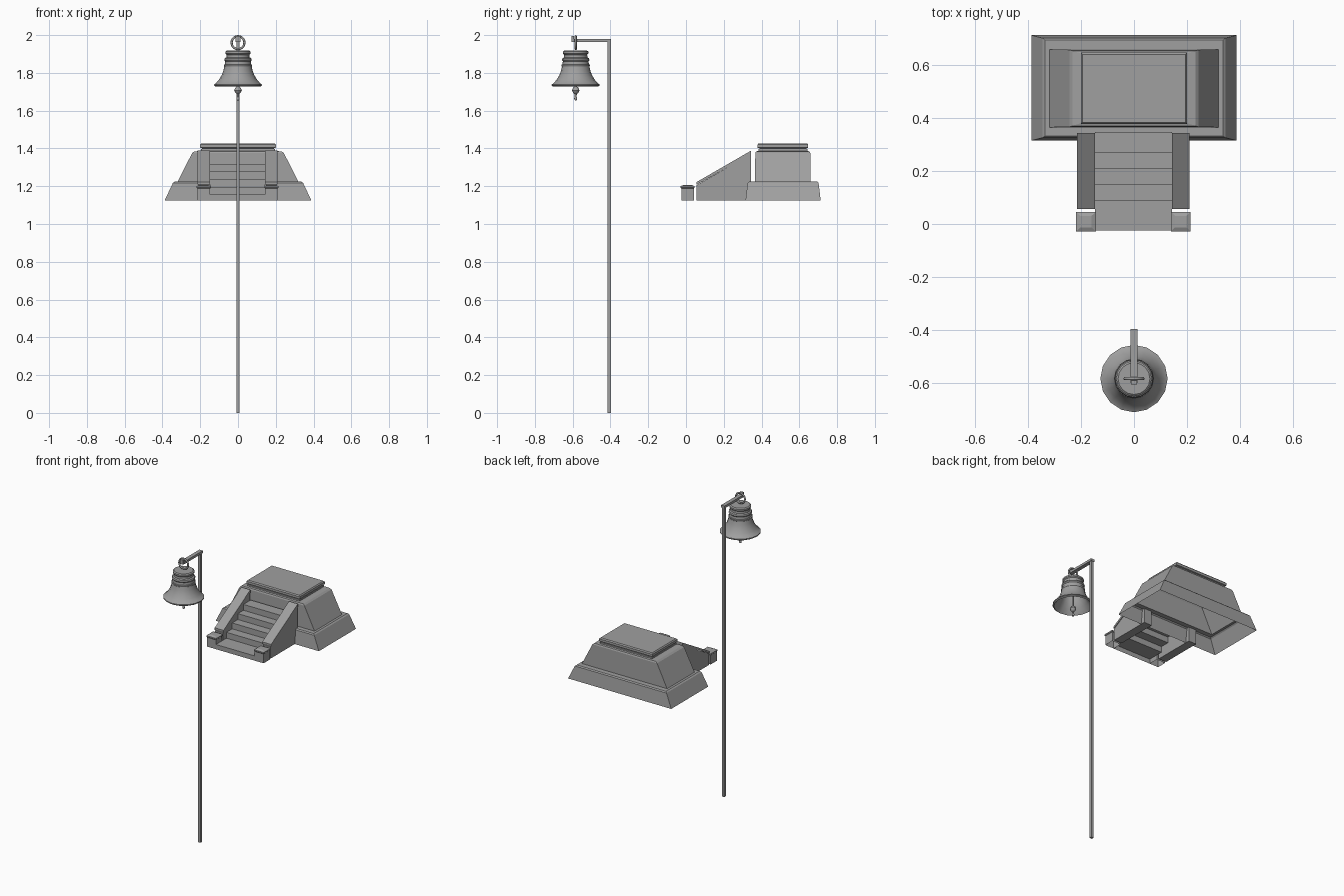
import bpy, bmesh, math

if "Cube" in bpy.data.objects:
    bpy.data.objects.remove(bpy.data.objects["Cube"])

grey = bpy.data.materials.new("stone grey")
grey.diffuse_color = (0.35, 0.35, 0.35, 1)
grey.use_nodes = True
grey.node_tree.nodes["Principled BSDF"].inputs["Base Color"].default_value = grey.diffuse_color


def finish(name, bm, smooth=False):
    bmesh.ops.recalc_face_normals(bm, faces=bm.faces[:])
    mesh = bpy.data.meshes.new(name)
    bm.to_mesh(mesh)
    bm.free()
    mesh.materials.append(grey)
    ob = bpy.data.objects.new(name, mesh)
    bpy.context.collection.objects.link(ob)
    if smooth:
        bpy.ops.object.select_all(action='DESELECT')
        ob.select_set(True)
        bpy.context.view_layer.objects.active = ob
        bpy.ops.object.shade_smooth_by_angle(angle=math.radians(35))
    return ob


def stack(name, sections, bottom=False):
    """Loft rectangular sections (x0, x1, y0, y1, z), closed on top."""
    bm = bmesh.new()
    rings = [[bm.verts.new(p) for p in
              ((a, c, z), (b, c, z), (b, d, z), (a, d, z))]
             for a, b, c, d, z in sections]
    for lo, hi in zip(rings, rings[1:]):
        for i in range(4):
            j = (i + 1) % 4
            bm.faces.new((lo[i], lo[j], hi[j], hi[i]))
    bm.faces.new(rings[-1])
    if bottom:
        bm.faces.new(rings[0][::-1])
    return finish(name, bm)


def box(name, x0, x1, y0, y1, z0, z1):
    return stack(name, [(x0, x1, y0, y1, z0), (x0, x1, y0, y1, z1)], True)


def prism(name, x0, x1, profile):
    """Extrude a closed y-z profile along x."""
    bm = bmesh.new()
    a = [bm.verts.new((x0, y, z)) for y, z in profile]
    b = [bm.verts.new((x1, y, z)) for y, z in profile]
    bm.faces.new(a)
    bm.faces.new(b[::-1])
    for i in range(len(a)):
        j = (i + 1) % len(a)
        bm.faces.new((a[i], a[j], b[j], b[i]))
    return finish(name, bm)


def lathe(name, profile, y, segments=16):
    """Spin an r-z profile about the vertical axis at the given y."""
    bm = bmesh.new()
    verts = [bm.verts.new((r, 0, z)) for r, z in profile]
    edges = [bm.edges.new(pair) for pair in zip(verts, verts[1:])]
    bmesh.ops.spin(bm, geom=verts + edges, cent=(0, 0, 0), axis=(0, 0, 1),
                   angle=math.tau, steps=segments, use_merge=True)
    bmesh.ops.remove_doubles(bm, verts=bm.verts[:], dist=1e-5)
    bmesh.ops.translate(bm, verts=bm.verts[:], vec=(0, y, 0))
    return finish(name, bm, True)


BASE = 1.125

# Sloped platform, hollow underneath
stack("platform_body", [
    (-.388, .388, .315, .713, BASE), (-.345, .345, .326, .702, 1.217),
    (-.336, .336, .333, .695, 1.224), (-.32, .32, .365, .66, 1.224),
    (-.243, .243, .367, .658, 1.375), (-.232, .232, .371, .654, 1.384),
    (-.195, .195, .383, .643, 1.387), (-.195, .195, .383, .643, 1.397)])

# Top slab above a narrow groove
stack("platform_slab", [
    (-.19, .19, .388, .638, 1.396), (-.19, .19, .388, .638, 1.401),
    (-.2, .2, .378, .647, 1.404), (-.2, .2, .378, .647, 1.42),
    (-.194, .194, .384, .641, 1.427)], True)

# Staircase as a ribbon of risers and treads
path = [(-.025, BASE)]
for i, back in enumerate((.087, .149, .21, .27, .348)):
    z = 1.157 + i * .04
    path += [(path[-1][0], z), (back, z)]
bm = bmesh.new()
rows = [[bm.verts.new((x, y, z)) for x in (-.148, .143)] for y, z in path]
for p, q in zip(rows, rows[1:]):
    bm.faces.new((p[0], p[1], q[1], q[0]))
finish("stairs", bm)

# Balustrades and end piers on both sides of the stairs
for side, x0, x1 in (("left", -.215, -.148), ("right", .143, .21)):
    prism(side + "_balustrade", x0 + .004, x1 - .004,
          [(.056, BASE), (.344, BASE), (.344, 1.37), (.056, 1.205)])
    prism(side + "_coping", x0, x1,
          [(.056, 1.208), (.344, 1.368), (.344, 1.388), (.056, 1.222)])
    stack(side + "_pier", [
        (x0, x1, -.025, .042, BASE), (x0, x1, -.025, .042, 1.188),
        (x0 - .004, x1 + .004, -.028, .046, 1.192),
        (x0 - .004, x1 + .004, -.028, .046, 1.2),
        (x0 + .012, x1 - .012, -.013, .031, 1.207)])

# Post, arm and hook
box("post", -.009, .009, -.416, -.398, 0, 1.98)
box("arm", -.013, .013, -.6, -.396, 1.964, 1.98)
box("hook", -.012, .012, -.606, -.592, 1.964, 1.995)

# Bell: outer wall down to the lip, then back up inside
BELL_Y = -.584
lathe("bell", [
    (0, 1.918), (.06, 1.918), (.067, 1.912), (.067, 1.902), (.061, 1.896),
    (.062, 1.882), (.07, 1.877), (.073, 1.868), (.068, 1.861), (.07, 1.845),
    (.075, 1.843), (.075, 1.836), (.073, 1.833), (.078, 1.81), (.087, 1.787),
    (.101, 1.764), (.118, 1.744), (.127, 1.739), (.127, 1.733), (.119, 1.727),
    (.11, 1.737), (.09, 1.765), (.072, 1.8), (.062, 1.85), (.055, 1.895),
    (0, 1.9)], BELL_Y)

# Clapper: rod, ball and tail
lathe("clapper", [
    (0, 1.9), (.005, 1.9), (.005, 1.728), (.014, 1.722), (.02, 1.708),
    (.014, 1.694), (.006, 1.688), (.005, 1.675), (.008, 1.667),
    (.007, 1.656), (0, 1.654)], BELL_Y, 12)

# Hanging ring
bpy.ops.mesh.primitive_torus_add(
    major_segments=20, minor_segments=8, major_radius=.034, minor_radius=.006,
    location=(0, BELL_Y, 1.96), rotation=(math.pi / 2, 0, 0))
ring = bpy.context.object
ring.name = "hanging_ring"
ring.data.materials.append(grey)
bpy.ops.object.shade_smooth_by_angle(angle=math.radians(50))
